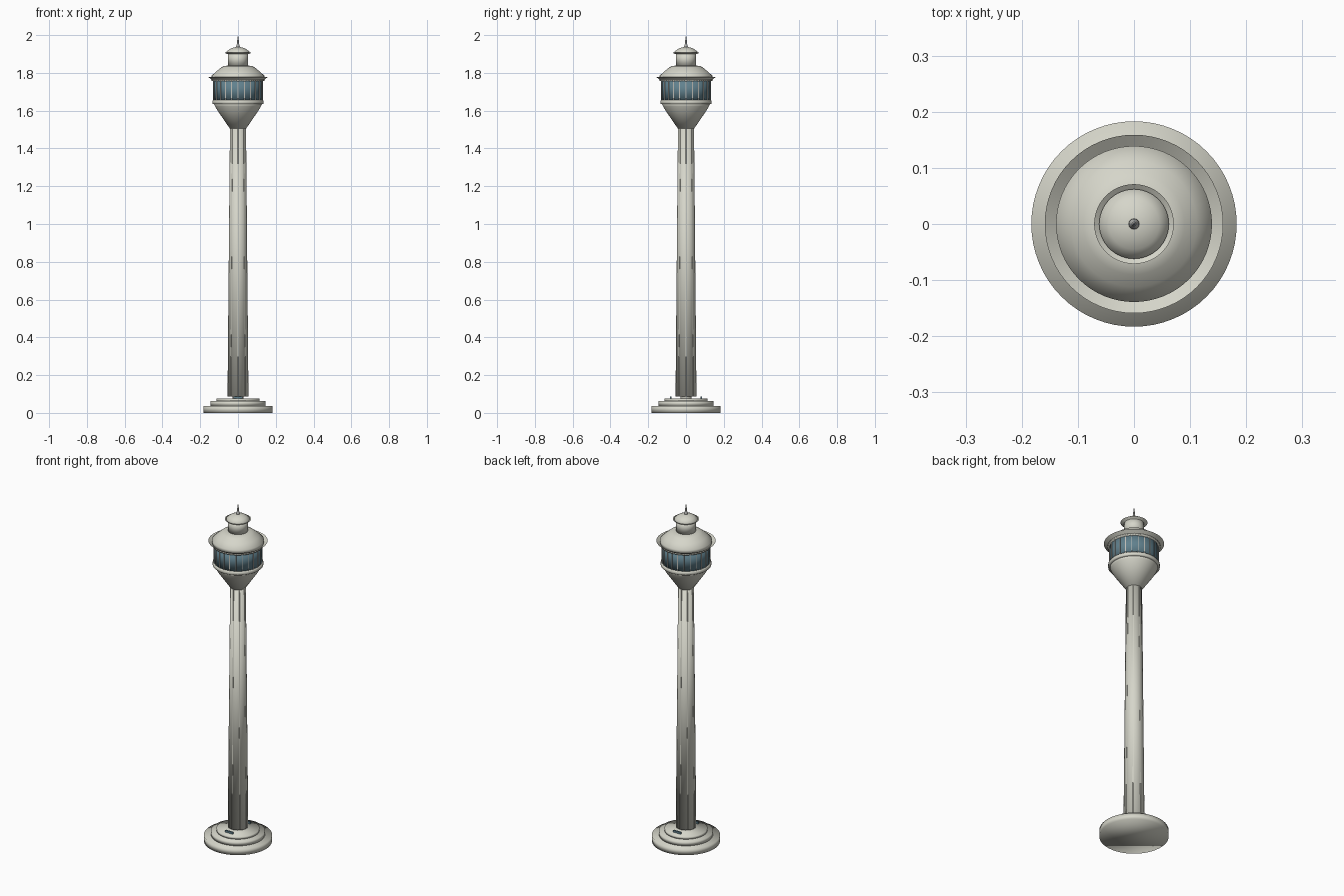
import bpy, bmesh, math
from mathutils import Matrix

if "Cube" in bpy.data.objects:
    bpy.data.objects.remove(bpy.data.objects["Cube"])


def material(name, rgb):
    m = bpy.data.materials.new(name)
    m.use_nodes = True
    m.diffuse_color = (*rgb, 1)
    bsdf = next(n for n in m.node_tree.nodes if n.type == "BSDF_PRINCIPLED")
    bsdf.inputs["Base Color"].default_value = (*rgb, 1)
    bsdf.inputs["Roughness"].default_value = 0.7
    return m


CONCRETE = material("pale concrete", (0.67, 0.67, 0.59))
GLASS = material("blue glass", (0.12, 0.22, 0.27))
FRAME = material("pale frame", (0.52, 0.51, 0.47))
METAL = material("grey metal", (0.50, 0.50, 0.48))


def finish(name, bm, mat, smooth):
    bmesh.ops.recalc_face_normals(bm, faces=bm.faces)
    mesh = bpy.data.meshes.new(name)
    bm.to_mesh(mesh)
    bm.free()
    mesh.materials.append(mat)
    if smooth:
        mesh.shade_smooth()
    ob = bpy.data.objects.new(name, mesh)
    bpy.context.collection.objects.link(ob)


def lathe(name, profile, mat, sides=64, capped=True):
    """Turn (radius, height) points, bottom to top, about the axis."""
    bm = bmesh.new()
    rings = []
    for r, z in profile:
        rings.append([bm.verts.new((r * math.cos(a), r * math.sin(a), z))
                      for a in (math.tau * i / sides for i in range(sides))])
    for low, high in zip(rings, rings[1:]):
        for i in range(sides):
            j = (i + 1) % sides
            bm.faces.new((low[i], low[j], high[j], high[i]))
    if capped:
        bm.faces.new(rings[0])
        bm.faces.new(rings[-1])
    finish(name, bm, mat, True)


def add_box(bm, angle, radius, z0, z1, width, depth, lean=0.0):
    """Box standing at a radius from the axis, turned to face outward."""
    mat = (Matrix.Rotation(angle, 4, "Z")
           @ Matrix.Translation((radius, 0, (z0 + z1) / 2))
           @ Matrix.Rotation(lean, 4, "Y")
           @ Matrix.Diagonal((depth, width, z1 - z0, 1)))
    bmesh.ops.create_cube(bm, size=1, matrix=mat)


# Stepped round base
for i, (r, z0, z1) in enumerate([(0.183, 0, 0.037), (0.145, 0.037, 0.062),
                                 (0.115, 0.062, 0.077)]):
    lathe(f"base_step_{i + 1}", [(r, z0), (r, z1)], CONCRETE)

# Low glazed entrances at front and back
bm = bmesh.new()
for side in (-1, 1):
    add_box(bm, side * math.pi / 2, 0.08, 0.076, 0.088, 0.05, 0.009)
finish("entrances", bm, GLASS, False)

# Tapered shaft on a recessed foot
BOTTOM, TOP = 0.088, 1.52
R0, R1 = 0.055, 0.042
lathe("shaft_foot", [(0.03, 0.07), (0.03, 0.1)], CONCRETE)
lathe("shaft", [(R0, BOTTOM), (R1, TOP)], CONCRETE)

# Slim ribs running up the shaft, almost flush with it
bm = bmesh.new()
for k in range(8):
    add_box(bm, k * math.pi / 4, (R0 + R1) / 2, BOTTOM, TOP, 0.004, 0.001,
            -math.atan((R0 - R1) / (TOP - BOTTOM)))
finish("shaft_ribs", bm, CONCRETE, False)

# Flared underside of the cabin and its sill
lathe("cabin_flare", [(0.043, 1.505), (0.108, 1.6), (0.122, 1.624),
                      (0.128, 1.64)], CONCRETE)
lathe("cabin_sill", [(0.132, 1.634), (0.136, 1.638), (0.136, 1.652),
                     (0.132, 1.656)], CONCRETE)

# Glazed band with upright mullions
PANES = 24
lathe("cabin_glass", [(0.129, 1.65), (0.129, 1.768)], GLASS)
bm = bmesh.new()
for k in range(PANES):
    add_box(bm, math.tau * k / PANES, 0.129, 1.652, 1.766, 0.004, 0.006)
finish("cabin_mullions", bm, FRAME, False)

# Flared eave gutter around a sloping roof
lathe("eave_ring", [(0.139, 1.756), (0.139, 1.764)], CONCRETE)
lathe("eave_gutter", [(0.136, 1.762), (0.159, 1.779)], CONCRETE, capped=False)
lathe("roof", [(0.139, 1.764), (0.139, 1.786), (0.112, 1.81), (0.09, 1.828),
               (0.074, 1.836), (0.05, 1.839)], CONCRETE)

# Lantern drum and its shallow domed cap with a flared rim
lathe("lantern_drum", [(0.053, 1.833), (0.053, 1.91)], CONCRETE)
lathe("cap_rim", [(0.06, 1.9), (0.071, 1.908)], CONCRETE, capped=False)
lathe("lantern_cap", [(0.062, 1.901), (0.062, 1.911), (0.045, 1.925),
                      (0.028, 1.933), (0.01, 1.937)], CONCRETE)

# Spire
lathe("spire", [(0.01, 1.933), (0.009, 1.943), (0.005, 1.957), (0.004, 1.975),
                (0.002, 1.98), (0.001, 2.0)], METAL, 16)
